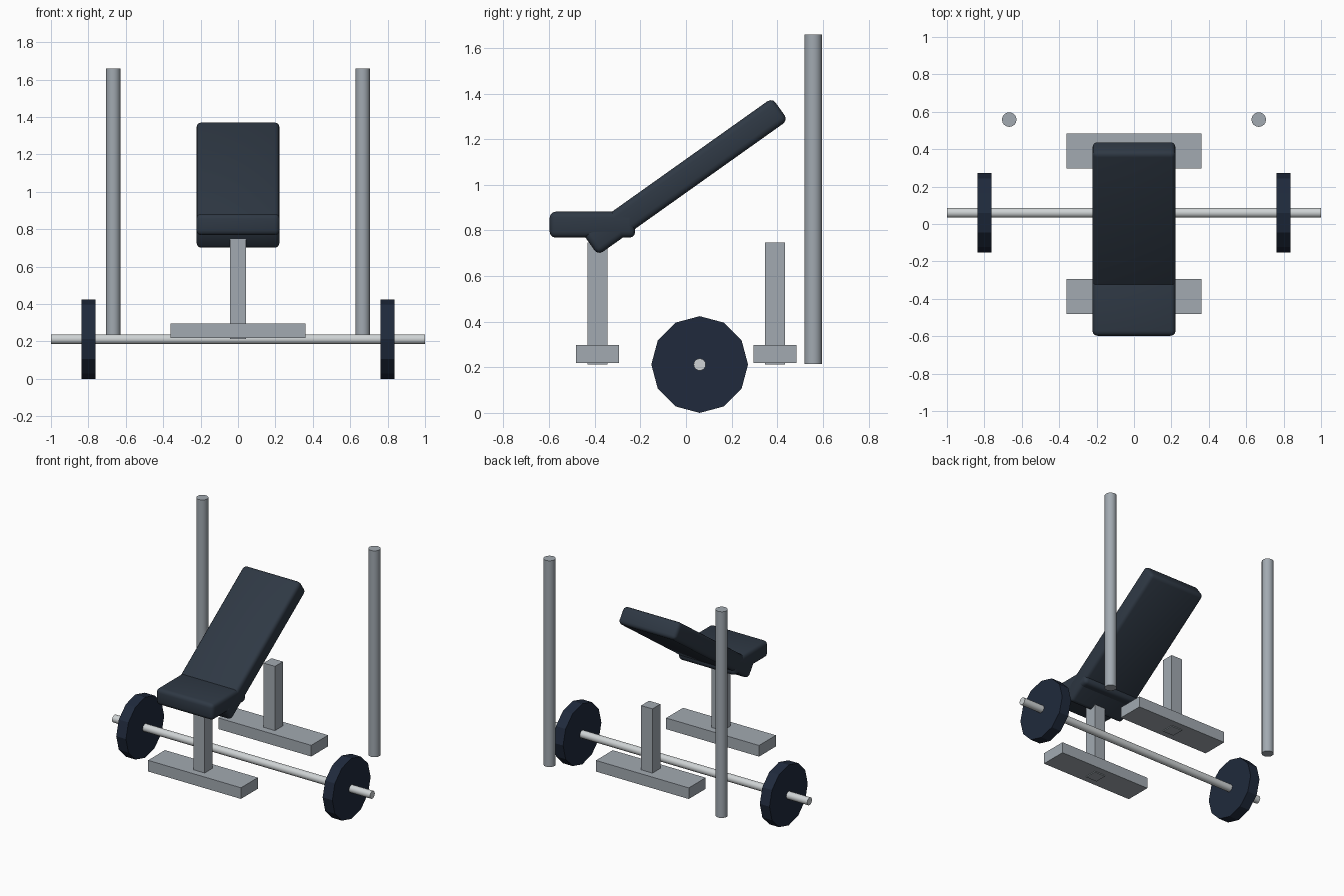
import bpy
from math import radians

if "Cube" in bpy.data.objects:
    bpy.data.objects.remove(bpy.data.objects["Cube"])


def material(name, rgb):
    m = bpy.data.materials.new(name)
    m.diffuse_color = (*rgb, 1)
    m.use_nodes = True
    m.node_tree.nodes["Principled BSDF"].inputs["Base Color"].default_value = m.diffuse_color
    return m


PAD = material("dark_vinyl", (0.028, 0.04, 0.058))
IRON = material("dark_iron", (0.014, 0.023, 0.045))
STEEL = material("steel", (0.36, 0.40, 0.44))
CHROME = material("chrome", (0.62, 0.65, 0.66))


def finish(name, mat, smooth):
    ob = bpy.context.object
    ob.name = name
    ob.data.materials.append(mat)
    if smooth:
        bpy.ops.object.shade_smooth_by_angle(angle=radians(40))
    return ob


def box(name, loc, size, mat, tilt=0, bevel=0):
    bpy.ops.mesh.primitive_cube_add(size=1, location=loc)
    ob = bpy.context.object
    ob.scale = size
    bpy.ops.object.transform_apply(location=False, rotation=False, scale=True)
    if bevel:
        mod = ob.modifiers.new("rounding", 'BEVEL')
        mod.width = bevel
        mod.segments = 3
        bpy.ops.object.modifier_apply(modifier=mod.name)
    ob.rotation_euler.x = radians(tilt)
    return finish(name, mat, bevel > 0)


def rod(name, loc, radius, length, mat, sides, sideways=False, smooth=True):
    rot = (0, radians(90), 0) if sideways else (0, 0, 0)
    bpy.ops.mesh.primitive_cylinder_add(vertices=sides, radius=radius,
                                        depth=length, location=loc, rotation=rot)
    return finish(name, mat, smooth)


# Padded seat and inclined backrest
box("seat", (0, -0.41, 0.825), (0.444, 0.375, 0.114), PAD, bevel=0.026)
box("backrest", (0, -0.004, 1.036), (0.444, 1.022, 0.12), PAD, tilt=35.4, bevel=0.026)

# Bench legs with crosswise feet
for label, y in (("front", -0.388), ("rear", 0.39)):
    box(label + "_leg", (0, y, 0.48), (0.088, 0.088, 0.534), STEEL)
    box(label + "_foot", (0, y, 0.258), (0.72, 0.187, 0.078), STEEL)

# Barbell lying under the bench
rod("barbell_bar", (0, 0.06, 0.212), 0.0265, 2.0, CHROME, 16, sideways=True)

# Weight plates and upright posts, one per side
for label, s in (("left", -1), ("right", 1)):
    rod(label + "_weight_plate", (s * 0.8, 0.06, 0.212), 0.212, 0.075, IRON, 12,
        sideways=True, smooth=False)
    rod(label + "_upright", (s * 0.667, 0.558, 0.937), 0.039, 1.445, STEEL, 16)
